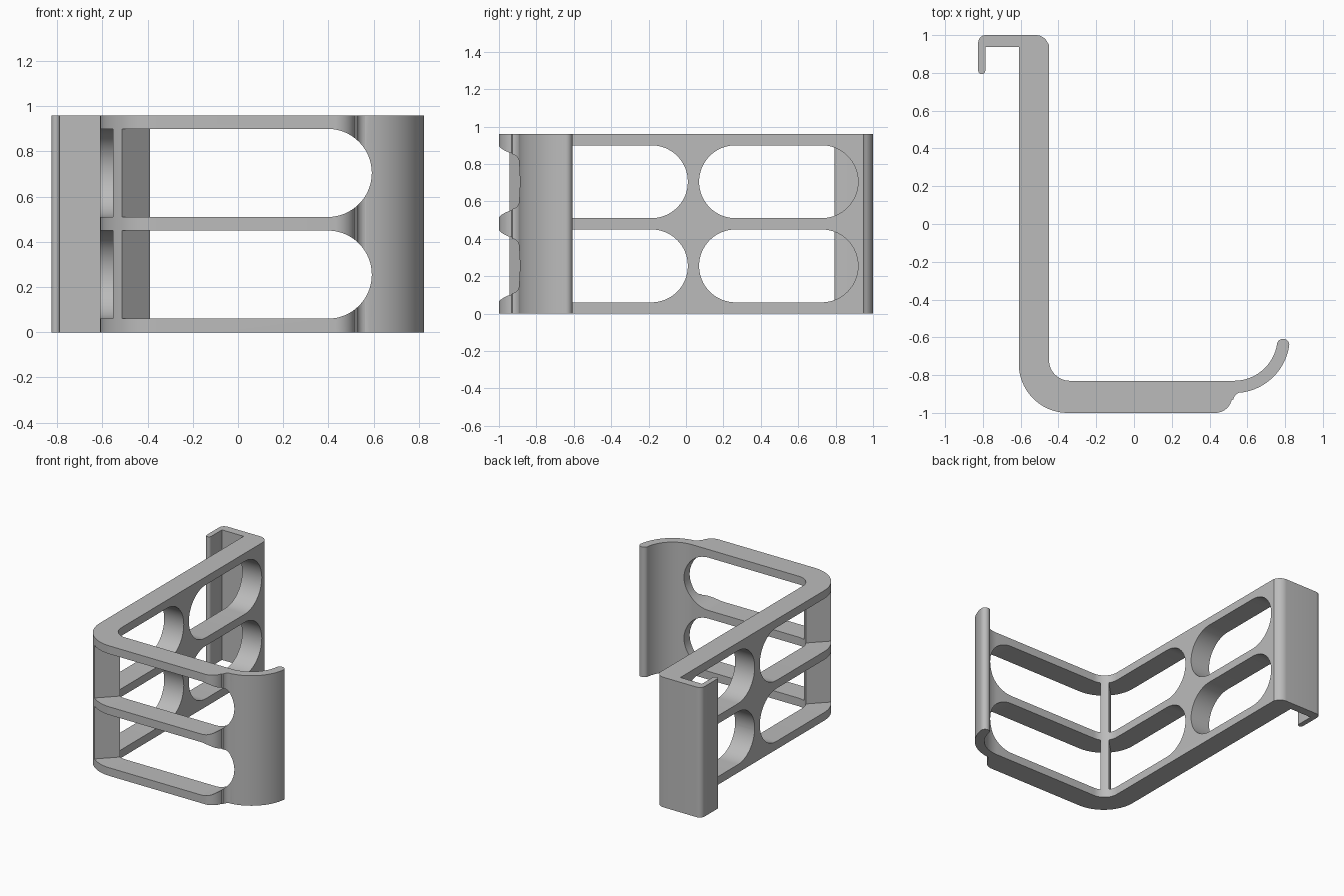
import bpy, bmesh, math
from mathutils import Vector, Matrix

if "Cube" in bpy.data.objects:
    bpy.data.objects.remove(bpy.data.objects["Cube"], do_unlink=True)

HEIGHT = 0.96
CORNER = (-0.35, -0.74)


def arc(cx, cy, r, start, end, n=16):
    """Points along an arc, angles in degrees."""
    angles = [math.radians(start + (end - start) * i / n) for i in range(n + 1)]
    return [(cx + r * math.cos(a), cy + r * math.sin(a)) for a in angles]


def prism(name, points, to_3d, depth):
    """Extrude a flat outline; to_3d places each outline point at its start."""
    bm = bmesh.new()
    face = bm.faces.new([bm.verts.new(to_3d(u, v)) for u, v in points])
    grown = bmesh.ops.extrude_face_region(bm, geom=[face])
    moved = [g for g in grown["geom"] if isinstance(g, bmesh.types.BMVert)]
    bmesh.ops.translate(bm, verts=moved, vec=Vector(depth))
    bmesh.ops.recalc_face_normals(bm, faces=bm.faces)
    mesh = bpy.data.meshes.new(name)
    bm.to_mesh(mesh)
    bm.free()
    obj = bpy.data.objects.new(name, mesh)
    bpy.context.collection.objects.link(obj)
    return obj


def subtract(target, cutter):
    cutter.hide_render = True
    mod = target.modifiers.new("cut", "BOOLEAN")
    mod.operation = "DIFFERENCE"
    mod.solver = "EXACT"
    mod.object = cutter
    bpy.context.view_layer.objects.active = target
    bpy.ops.object.modifier_apply(modifier=mod.name)
    bpy.data.objects.remove(cutter, do_unlink=True)


def slot(lo, hi, mid, round_lo=True):
    """Slot outline with a round far end, and a round or square near end."""
    r = 0.195
    points = arc(hi - r, mid, r, -90, 90, 32)
    if round_lo:
        return points + arc(lo + r, mid, r, 90, 270, 32)
    return points + [(lo, mid + r), (lo, mid - r)]


# Bracket outline: curled front lip, front bar, side arm, rear hook
outline = (
    arc(0.53, -0.60, 0.23, -90, -9, 24)
    + arc(0.789, -0.641, 0.033, 171, -9)[1:-1]
    + arc(0.53, -0.60, 0.295, -9, -83, 24)
    + arc(0.57, -0.935, 0.044, 100, 170, 8)
    + arc(0.43, -0.91, 0.09, -15, -90, 12)
    + arc(*CORNER, 0.26, 270, 180, 24)
    + [(-0.61, 0.937), (-0.787, 0.937)]
    + arc(-0.806, 0.812, 0.019, 0, -180, 8)
    + arc(-0.785, 0.96, 0.04, 180, 90, 8)
    + arc(-0.52, 0.93, 0.07, 90, 22, 10)
    + [(-0.45, 0.95)]
    + arc(CORNER[0] + 0.01, CORNER[1] + 0.02, 0.11, 180, 270, 16)
)
bracket = prism("bracket", outline, lambda u, v: (u, v, 0), (0, 0, HEIGHT))

# Two rows of slots, leaving a thin diagonal post at the corner
for mid in (0.255, 0.705):
    front = prism("front_cutter", slot(-0.7, 0.592, mid, False),
                  lambda u, v: (u, -1.1, v), (0, 0.38, 0))
    post = prism("post_keeper", [(-0.6, -0.028), (0.1, -0.028), (0.1, 0.028), (-0.6, 0.028)],
                 lambda u, v: (u, v, -0.2), (0, 0, 1.5))
    post.data.transform(Matrix.Translation((*CORNER, 0)) @ Matrix.Rotation(math.radians(45), 4, "Z"))
    subtract(front, post)
    subtract(bracket, front)
    for lo, hi, rounded in ((-0.735, 0.01, False), (0.07, 0.92, True)):
        side = prism("side_cutter", slot(lo, hi, mid, rounded),
                     lambda u, v: (-0.7, u, v), (0.3, 0, 0))
        subtract(bracket, side)

# Plain grey finish
grey = bpy.data.materials.new("grey")
grey.use_nodes = True
grey.diffuse_color = (0.5, 0.5, 0.5, 1)
grey.node_tree.nodes["Principled BSDF"].inputs["Base Color"].default_value = (0.5, 0.5, 0.5, 1)
bracket.data.materials.clear()
bracket.data.materials.append(grey)

bpy.ops.object.select_all(action="DESELECT")
bracket.select_set(True)
bpy.context.view_layer.objects.active = bracket
bpy.ops.object.shade_smooth_by_angle(angle=math.radians(30))
